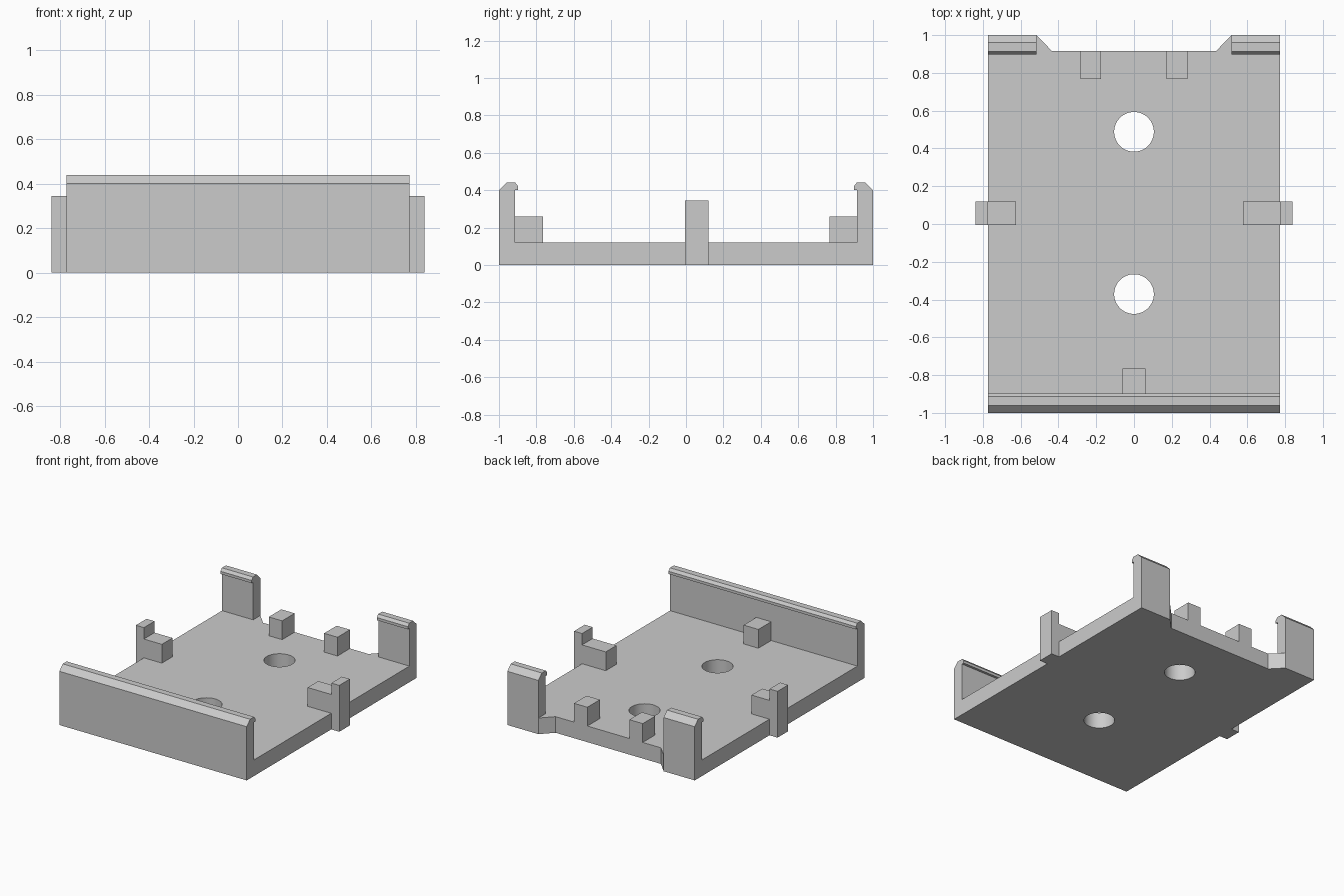
import bpy
import bmesh
from mathutils import Vector

default = bpy.data.objects.get("Cube")
if default:
    bpy.data.objects.remove(default, do_unlink=True)

# Single plain plastic colour
COLOUR = (0.6, 0.6, 0.6, 1.0)
grey = bpy.data.materials.new("light grey plastic")
grey.use_nodes = True
grey.diffuse_color = COLOUR
grey.node_tree.nodes["Principled BSDF"].inputs["Base Color"].default_value = COLOUR

HALF_W = 0.772      # half width of the tray
FLOOR = 0.12        # floor thickness
WALL_IN = 0.915     # inner face of the end walls
BLOCK_TOP = 0.26    # height of the locating blocks


def extrude(name, points, direction):
    """Close a planar profile and sweep it into a solid."""
    bm = bmesh.new()
    face = bm.faces.new([bm.verts.new(p) for p in points])
    result = bmesh.ops.extrude_face_region(bm, geom=[face])
    moved = [v for v in result["geom"] if isinstance(v, bmesh.types.BMVert)]
    bmesh.ops.translate(bm, verts=moved, vec=Vector(direction))
    bmesh.ops.recalc_face_normals(bm, faces=bm.faces)
    mesh = bpy.data.meshes.new(name)
    bm.to_mesh(mesh)
    bm.free()
    mesh.materials.append(grey)
    obj = bpy.data.objects.new(name, mesh)
    bpy.context.collection.objects.link(obj)
    return obj


def block(name, x0, x1, y0, y1, z0, z1):
    base = [(x0, y0, z0), (x1, y0, z0), (x1, y1, z0), (x0, y1, z0)]
    return extrude(name, base, (0, 0, z1 - z0))


def snap_wall(name, x0, x1, side):
    """Upright wall with a chamfered snap lip; side is -1 front, 1 back."""
    profile = [(1.0, FLOOR), (1.0, 0.4), (0.96, 0.44), (0.913, 0.44),
               (0.897, 0.42), (0.897, 0.4), (WALL_IN, 0.4), (WALL_IN, FLOOR)]
    return extrude(name, [(x0, side * y, z) for y, z in profile], (x1 - x0, 0, 0))


def side_bracket(name, side, inner):
    """Outside post with a lower step reaching in over the floor."""
    outer = 0.838
    profile = [(inner, FLOOR), (HALF_W, FLOOR), (HALF_W, 0), (outer, 0),
               (outer, 0.345), (HALF_W, 0.345), (HALF_W, BLOCK_TOP), (inner, BLOCK_TOP)]
    return extrude(name, [(side * x, -0.005, z) for x, z in profile], (0, 0.125, 0))


# Floor plate with a recessed back edge between two corners
half = [(HALF_W, -1), (HALF_W, 1), (0.516, 1), (0.434, WALL_IN)]
outline = half + [(-x, y) for x, y in reversed(half)]
floor = extrude("floor_plate", [(x, y, 0) for x, y in outline], (0, 0, FLOOR))

# Two round screw holes
for y in (0.488, -0.371):
    bpy.ops.mesh.primitive_cylinder_add(vertices=64, radius=0.105, depth=1,
                                        location=(0, y, 0))
    cutter = bpy.context.object
    cutter.name = "hole_cutter"
    cutter.hide_render = True
    cutter.data.materials.append(grey)
    cut = floor.modifiers.new("screw_hole", "BOOLEAN")
    cut.operation = "DIFFERENCE"
    cut.solver = "EXACT"
    cut.object = cutter
    bpy.ops.object.select_all(action="DESELECT")
    floor.select_set(True)
    bpy.context.view_layer.objects.active = floor
    bpy.ops.object.modifier_apply(modifier=cut.name)
    bpy.data.objects.remove(cutter, do_unlink=True)
bpy.ops.object.shade_smooth_by_angle()

# End walls: full width in front, two corner hooks at the back
snap_wall("front_wall", -HALF_W, HALF_W, -1)
snap_wall("back_left_hook", 0.516, HALF_W, 1)
snap_wall("back_right_hook", -HALF_W, -0.516, 1)

# Locating blocks on the floor
block("front_block", -0.061, 0.061, -WALL_IN, -0.765, FLOOR, BLOCK_TOP)
block("back_left_block", 0.172, 0.282, 0.768, WALL_IN, FLOOR, BLOCK_TOP)
block("back_right_block", -0.284, -0.174, 0.768, WALL_IN, FLOOR, BLOCK_TOP)

# Side brackets, the left one reaching further in
side_bracket("left_bracket", 1, 0.577)
side_bracket("right_bracket", -1, 0.624)
